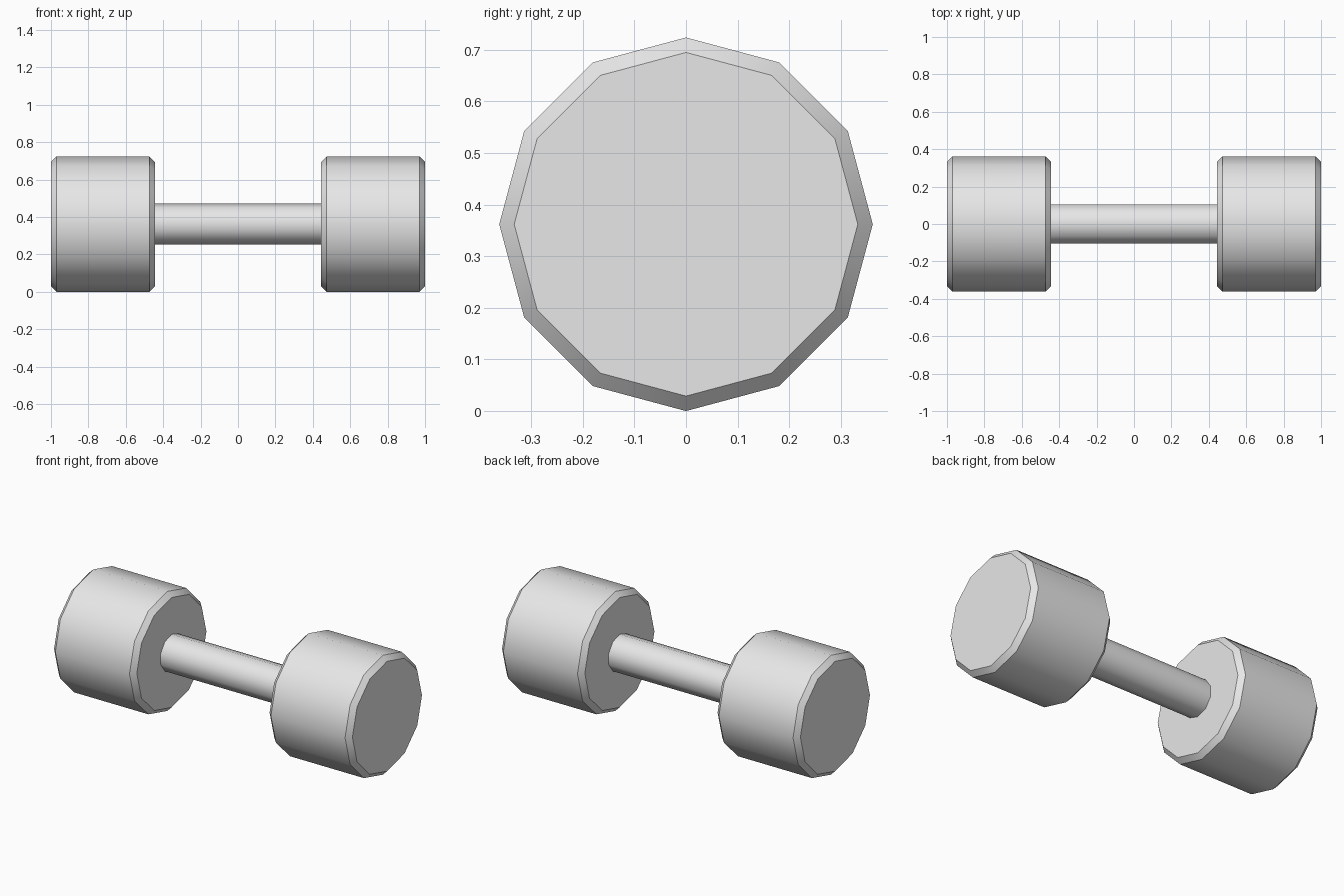
import bpy
import bmesh
from math import sin, cos, tau, radians

cube = bpy.data.objects.get("Cube")
if cube:
    bpy.data.objects.remove(cube, do_unlink=True)

RADIUS = 0.362      # weight radius, also the height of the axis
CHAMFER = 0.029

grey = bpy.data.materials.new("light grey")
grey.use_nodes = True
colour = (0.8, 0.8, 0.8, 1)
grey.diffuse_color = colour
grey.node_tree.nodes["Principled BSDF"].inputs["Base Color"].default_value = colour


def lathe(name, profile, sides):
    """Turn (x, radius) points around the horizontal axis, capping both ends."""
    bm = bmesh.new()
    rings = []
    for x, r in profile:
        angles = [tau * i / sides for i in range(sides)]
        rings.append([bm.verts.new((x, r * sin(a), RADIUS + r * cos(a))) for a in angles])
    for a, b in zip(rings, rings[1:]):
        for i in range(sides):
            j = (i + 1) % sides
            bm.faces.new((a[i], a[j], b[j], b[i]))
    bm.faces.new(rings[0])
    bm.faces.new(rings[-1])
    bmesh.ops.recalc_face_normals(bm, faces=bm.faces)
    mesh = bpy.data.meshes.new(name)
    bm.to_mesh(mesh)
    bm.free()
    mesh.materials.append(grey)
    obj = bpy.data.objects.new(name, mesh)
    bpy.context.collection.objects.link(obj)
    bpy.ops.object.select_all(action="DESELECT")
    obj.select_set(True)
    bpy.context.view_layer.objects.active = obj
    bpy.ops.object.shade_smooth_by_angle(angle=radians(40))
    return obj


# Chamfered end weights
inner, outer = 0.445, 1.0
for name, side in (("left_weight", 1), ("right_weight", -1)):
    lathe(name, [(side * inner, RADIUS - CHAMFER),
                 (side * (inner + CHAMFER), RADIUS),
                 (side * (outer - CHAMFER), RADIUS),
                 (side * outer, RADIUS - CHAMFER)], 12)

# Handle bar, its ends sunk slightly into the weights
lathe("handle", [(-0.46, 0.11), (0.46, 0.11)], 10)
